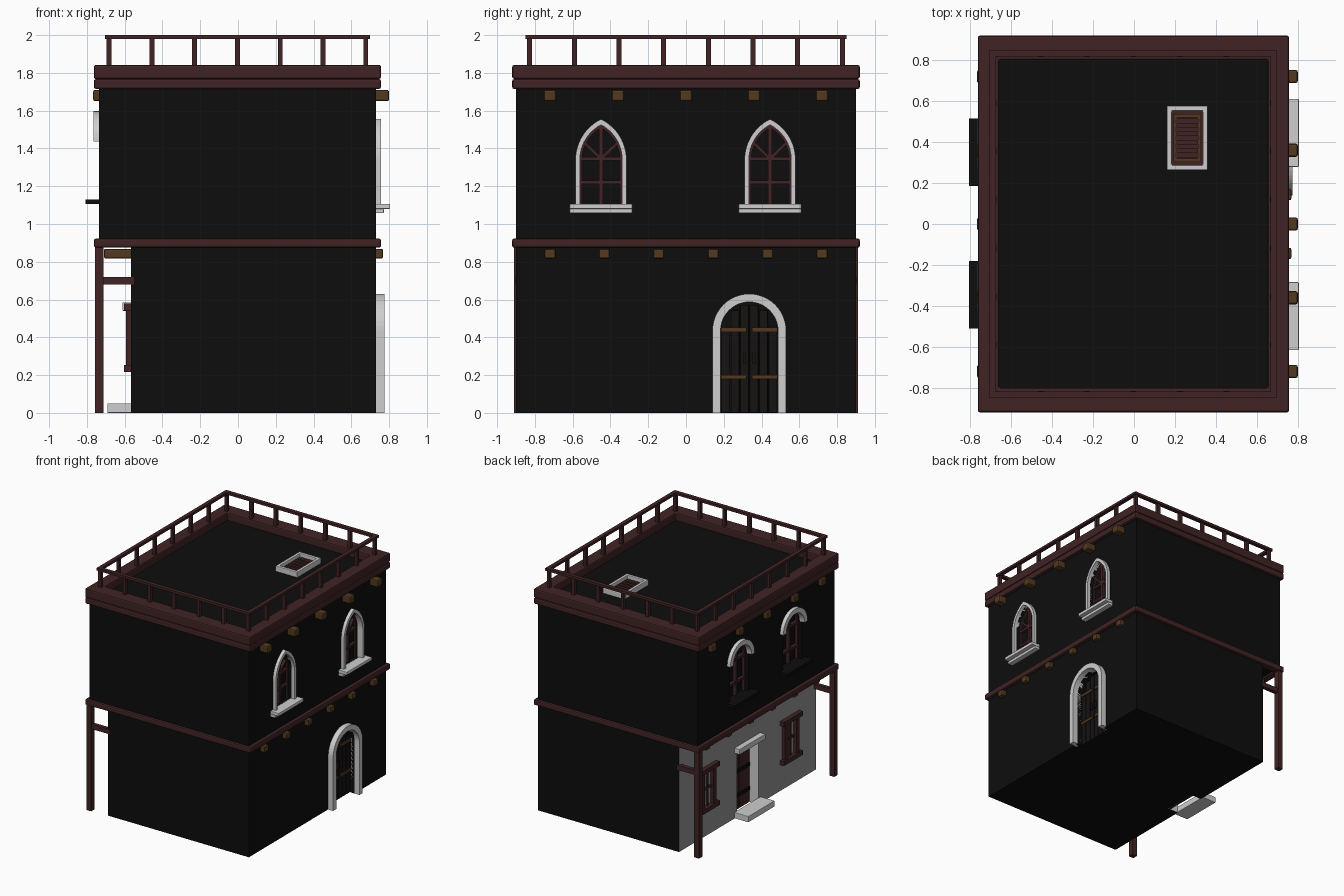
import bpy, bmesh, math
from mathutils import Matrix

cube = bpy.data.objects.get("Cube")
if cube:
    bpy.data.objects.remove(cube, do_unlink=True)


def material(name, rgb):
    m = bpy.data.materials.new(name)
    m.use_nodes = True
    m.diffuse_color = (*rgb, 1)
    bsdf = next(n for n in m.node_tree.nodes if n.type == "BSDF_PRINCIPLED")
    bsdf.inputs["Base Color"].default_value = (*rgb, 1)
    bsdf.inputs["Roughness"].default_value = 0.9
    return m


BLACK = material("black_plaster", (0.004, 0.004, 0.004))
WINE = material("dark_red_wood", (0.052, 0.017, 0.018))
OCHRE = material("ochre_wood", (0.085, 0.042, 0.013))
WHITE = material("white_stone", (0.62, 0.62, 0.62))
GREY = material("grey_plaster", (0.3, 0.3, 0.3))
DOOR = material("black_planks", (0.008, 0.006, 0.006))


def finish(name, bm, mat, bevel=0):
    bmesh.ops.recalc_face_normals(bm, faces=bm.faces)
    me = bpy.data.meshes.new(name)
    bm.to_mesh(me)
    bm.free()
    me.materials.append(mat)
    ob = bpy.data.objects.new(name, me)
    bpy.context.collection.objects.link(ob)
    if bevel:
        mod = ob.modifiers.new("soft_edge", "BEVEL")
        mod.width, mod.segments = bevel, 2
        mod.limit_method = "ANGLE"
    return ob


def box(name, xs, ys, zs, mat, bevel=0, tilt=0):
    """Box between pairs of limits, optionally tilted about its own x axis."""
    bm = bmesh.new()
    bmesh.ops.create_cube(bm, size=1)
    size = [b - a for a, b in (xs, ys, zs)]
    bmesh.ops.scale(bm, vec=size, verts=bm.verts)
    bmesh.ops.rotate(bm, matrix=Matrix.Rotation(tilt, 3, "X"), verts=bm.verts)
    bmesh.ops.translate(bm, vec=[(a + b) / 2 for a, b in (xs, ys, zs)], verts=bm.verts)
    return finish(name, bm, mat, bevel)


def place(p, d, axis):
    return (d, *p) if axis == "x" else (*p, d)


def ring(name, outer, inner, lo, hi, axis, mat, closed=False, bevel=0):
    """Band between two outlines, given depth along an axis."""
    bm = bmesh.new()
    rows = [[bm.verts.new(place(p, d, axis)) for p in pts]
            for pts, d in ((outer, lo), (outer, hi), (inner, hi), (inner, lo))]
    n = len(outer)
    for i in range(n if closed else n - 1):
        j = (i + 1) % n
        for k in range(4):
            a, b = rows[k], rows[(k + 1) % 4]
            bm.faces.new((a[i], a[j], b[j], b[i]))
    if not closed:
        for i in (0, n - 1):
            bm.faces.new([r[i] for r in rows])
    return finish(name, bm, mat, bevel)


def rect(cx, cy, hx, hy):
    return [(cx - hx, cy - hy), (cx + hx, cy - hy), (cx + hx, cy + hy), (cx - hx, cy + hy)]


def arch(c, w, base, spring, h, steps=12):
    """Arch outline: round when h equals w, pointed when h is greater."""
    r = (w * w + h * h) / (2 * w)
    end = math.atan2(h, r - w)
    half = [(w - r + r * math.cos(end * i / steps), spring + r * math.sin(end * i / steps))
            for i in range(steps + 1)]
    if base < spring:
        half.insert(0, (w, base))
    return [(c + y, z) for y, z in half] + [(c - y, z) for y, z in reversed(half[:-1])]


def cut(target, outline, lo, hi):
    """Recess an outline into a wall, then discard the cutter."""
    bm = bmesh.new()
    a, b = ([bm.verts.new((x, *p)) for p in outline] for x in (lo, hi))
    bm.faces.new(a)
    bm.faces.new(b)
    for i in range(len(a)):
        j = (i + 1) % len(a)
        bm.faces.new((a[i], a[j], b[j], b[i]))
    cutter = finish("cutter", bm, BLACK)
    cutter.hide_render = True
    mod = target.modifiers.new("recess", "BOOLEAN")
    mod.operation, mod.solver, mod.object = "DIFFERENCE", "EXACT", cutter
    bpy.context.view_layer.update()
    result = bpy.data.meshes.new_from_object(target.evaluated_get(bpy.context.evaluated_depsgraph_get()))
    target.modifiers.clear()
    target.data = result
    bpy.data.objects.remove(cutter, do_unlink=True)


LEFT, RIGHT, PORCH, DEPTH = -0.735, 0.73, -0.566, 0.9
upper = box("upper_storey", (LEFT, RIGHT), (-DEPTH, DEPTH), (0.89, 1.78), BLACK)
lower = box("lower_storey", (PORCH, RIGHT), (-DEPTH, DEPTH), (0, 0.89), BLACK)

# Pointed windows on the right wall
for c in (-0.45, 0.445):
    opening = arch(c, 0.112, 1.1, 1.34, 0.185)
    cut(upper, opening, 0.68, 0.8)
    ring("pointed_window_surround", arch(c, 0.135, 1.1, 1.34, 0.215), opening, 0.71, 0.757, "x", WHITE)
    ring("pointed_window_frame", opening, arch(c, 0.1, 1.1, 1.34, 0.17), 0.685, 0.7, "x", WINE)
    box("pointed_window_mullion", (0.68, 0.705), (c - 0.01, c + 0.01), (1.1, 1.52), WINE)
    for z in (1.22, 1.345):
        box("pointed_window_bar", (0.68, 0.702), (c - 0.11, c + 0.11), (z - 0.009, z + 0.009), WINE)
    for s in (-1, 1):
        m = c + s * 0.048
        box("pointed_window_brace", (0.68, 0.702), (m - 0.065, m + 0.065), (1.384, 1.4), WINE,
            tilt=s * math.radians(44))
    box("window_sill", (0.72, 0.805), (c - 0.166, c + 0.166), (1.08, 1.106), WHITE, 0.004)
    box("window_sill_base", (0.72, 0.772), (c - 0.166, c + 0.166), (1.057, 1.08), WHITE, 0.004)

# Round-topped windows on the left wall
for c in (-0.345, 0.35):
    cut(upper, arch(c, 0.12, 1.13, 1.44, 0.12), -0.8, -0.685)
    ring("round_window_hood", arch(c, 0.16, 1.437, 1.437, 0.16), arch(c, 0.12, 1.437, 1.437, 0.12),
         -0.765, -0.72, "x", WHITE)
    ring("round_window_frame", arch(c, 0.12, 1.13, 1.44, 0.12), arch(c, 0.102, 1.13, 1.44, 0.102),
         -0.71, -0.69, "x", WINE)
    box("round_window_mullion", (-0.712, -0.685), (c - 0.012, c + 0.012), (1.13, 1.55), WINE)
    for z in (1.24, 1.43):
        box("round_window_bar", (-0.71, -0.685), (c - 0.115, c + 0.115), (z - 0.01, z + 0.01), WINE)
    box("dark_sill", (-0.807, -0.72), (c - 0.165, c + 0.165), (1.105, 1.13), BLACK)

# Arched double door on the right wall
c = 0.335
doorway = arch(c, 0.152, 0, 0.435, 0.152)
cut(lower, [(y, z if z else -0.05) for y, z in doorway], 0.67, 0.8)
ring("arched_door_surround", arch(c, 0.195, 0, 0.435, 0.195), doorway, 0.7, 0.775, "x", WHITE)
for i in range(6):
    y = c + (i - 2.5) * 0.05
    top = 0.43 + math.sqrt(0.15 ** 2 - (abs(y - c) + 0.022) ** 2)
    box("door_plank", (0.665, 0.69), (y - 0.023, y + 0.023), (0, top), DOOR, 0.004)
for s in (-1, 1):
    y = c + s * 0.082
    for z in (0.19, 0.44):
        box("door_strap", (0.68, 0.698), (y - 0.067, y + 0.067), (z - 0.011, z + 0.011), OCHRE)
    box("door_handle", (0.68, 0.71), (c + s * 0.025 - 0.007, c + s * 0.025 + 0.007), (0.26, 0.32), DOOR)

# Porch door, recessed in the left wall
cut(lower, [(-0.14, -0.05), (0.14, -0.05), (0.14, 0.53), (-0.14, 0.53)], -0.7, -0.466)
for m in (GREY, WHITE):
    lower.data.materials.append(m)
for p in lower.data.polygons:
    if p.normal.x < -0.9 and p.center.x < -0.55:
        p.material_index = 1
    elif -0.56 < p.center.x < -0.47 and abs(p.center.y) < 0.16:
        p.material_index = 2
for i in range(4):
    y = (i - 1.5) * 0.07
    box("porch_door_plank", (-0.49, -0.46), (y - 0.034, y + 0.034), (0, 0.53), WINE, 0.004)
for z in (0.12, 0.32):
    box("porch_door_strap", (-0.498, -0.47), (-0.13, 0.13), (z - 0.015, z + 0.015), BLACK)
box("porch_door_lintel", (-0.612, -0.55), (-0.17, 0.17), (0.54, 0.585), WHITE, 0.004)
box("porch_step", (-0.692, -0.56), (-0.175, 0.17), (0, 0.05), WHITE, 0.004)

# Porch windows, posts and braces
for c in (-0.55, 0.54):
    for s in (-1, 1):
        box("porch_window_post", (-0.592, -0.56), (c + s * 0.075 - 0.022, c + s * 0.075 + 0.022),
            (0.23, 0.57), WINE)
    for z in (0.235, 0.56):
        box("porch_window_rail", (-0.603, -0.56), (c - 0.125, c + 0.125), (z - 0.018, z + 0.018), WINE)
    box("porch_window_bar", (-0.58, -0.56), (c - 0.07, c + 0.07), (0.39, 0.41), WINE)
    box("porch_window_mullion", (-0.58, -0.56), (c - 0.008, c + 0.008), (0.24, 0.56), WINE)
for s in (-1, 1):
    ys = sorted((s * 0.91, s * 0.865))
    box("porch_post", (-0.757, -0.712), ys, (0, 0.88), WINE)
    box("porch_brace", (-0.72, -0.55), sorted((s * 0.902, s * 0.87)), (0.68, 0.72), WINE)

# Protruding floor and roof beams
for i in range(6):
    y = -0.72 + i * 0.288
    box("floor_beam", (-0.71, 0.768), (y - 0.028, y + 0.028), (0.818, 0.868), OCHRE, 0.008)
for i in range(5):
    y = -0.72 + i * 0.36
    box("roof_beam", (-0.767, 0.8), (y - 0.032, y + 0.032), (1.65, 1.71), OCHRE, 0.01)

# Floor band, cornice and railing
MID = -0.003
for name, lo, hi, ix, iy in (("floor_band", 0.875, 0.923, 0.7, 0.86),
                             ("lower_cornice", 1.715, 1.767, 0.7, 0.86),
                             ("upper_cornice", 1.768, 1.842, 0.656, 0.8)):
    ring(name, rect(MID, 0, 0.76, 0.92), rect(MID, 0, ix, iy), lo, hi, "z", WINE, True, 0.01)
ring("handrail", rect(MID, 0, 0.702, 0.85), rect(MID, 0, 0.67, 0.818), 1.98, 2.0, "z", WINE, True)
spots = {(i, j) for i in range(7) for j in range(8) if i in (0, 6) or j in (0, 7)}
for i, j in sorted(spots):
    x, y = MID + (i - 3) * 0.2265, (j - 3.5) * 0.2365
    box("railing_post", (x - 0.013, x + 0.013), (y - 0.013, y + 0.013), (1.83, 1.985), WINE)

# Roof hatch
hx, hy = 0.26, 0.42
ring("hatch_frame", rect(hx, hy, 0.1, 0.157), rect(hx, hy, 0.076, 0.132), 1.77, 1.825, "z", WHITE, True, 0.005)
box("hatch_panel", (hx - 0.078, hx + 0.078), (hy - 0.134, hy + 0.134), (1.77, 1.79), WINE)
ring("hatch_trim", rect(hx, hy, 0.066, 0.118), rect(hx, hy, 0.05, 0.1), 1.78, 1.803, "z", OCHRE, True)
for i in range(5):
    y = hy + (i - 2) * 0.042
    box("hatch_slat", (hx - 0.06, hx + 0.06), (y - 0.012, y + 0.012), (1.785, 1.808), WINE)
